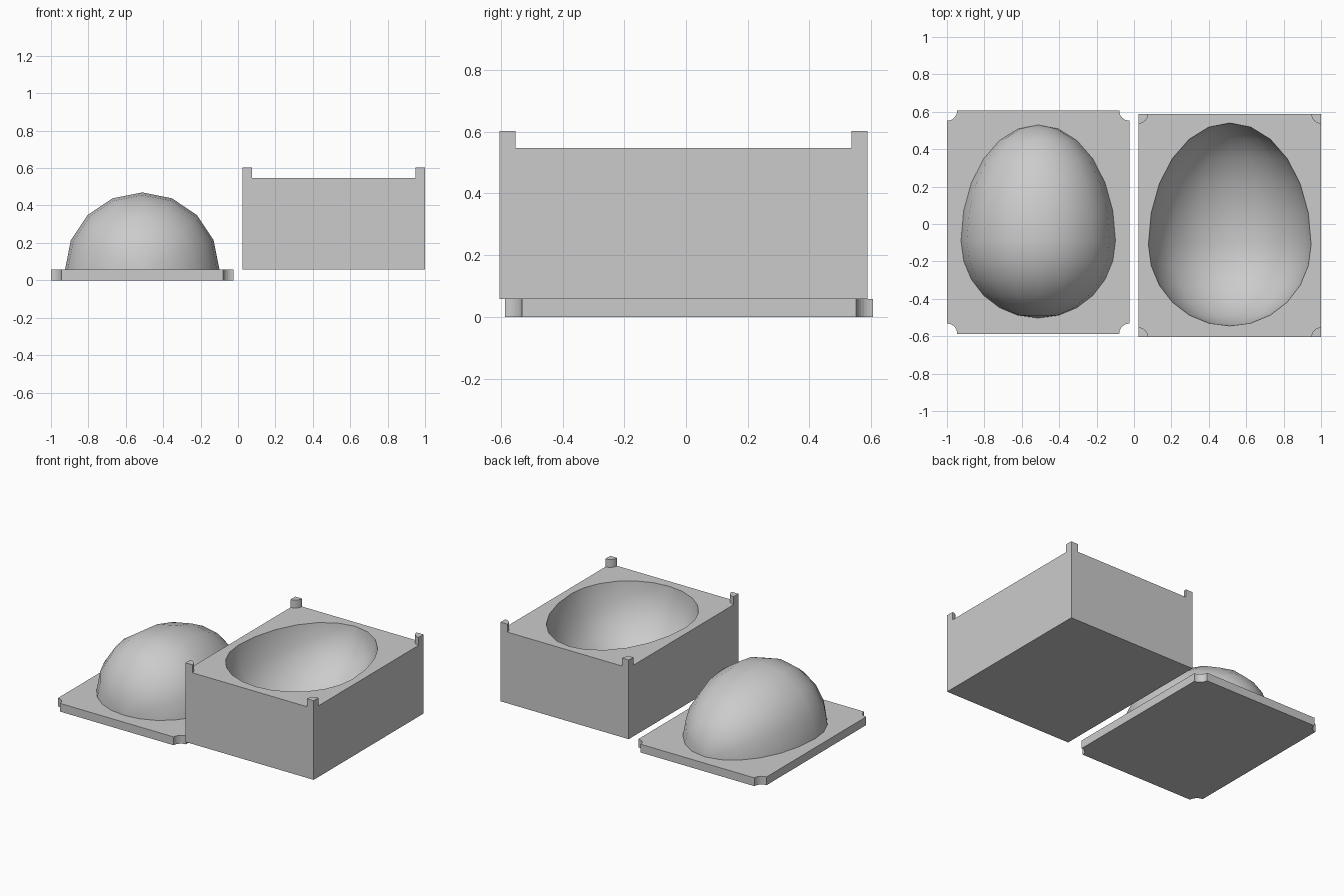
import bpy, bmesh, math
from mathutils import Vector

if "Cube" in bpy.data.objects:
    bpy.data.objects.remove(bpy.data.objects["Cube"])

grey = bpy.data.materials.new("plain grey")
grey.use_nodes = True
grey.diffuse_color = (0.6, 0.6, 0.6, 1)
grey.node_tree.nodes["Principled BSDF"].inputs["Base Color"].default_value = (0.6, 0.6, 0.6, 1)

HALF_X, HALF_Y = 0.488, 0.597
CORNERS = [(1, 1), (-1, 1), (-1, -1), (1, -1)]


def finish(bm, name):
    bmesh.ops.recalc_face_normals(bm, faces=bm.faces)
    mesh = bpy.data.meshes.new(name)
    bm.to_mesh(mesh)
    bm.free()
    mesh.materials.append(grey)
    obj = bpy.data.objects.new(name, mesh)
    bpy.context.collection.objects.link(obj)


def arc(cx, cy, radius, start, steps=8):
    """Quarter circle running anticlockwise from the start angle."""
    angles = [start + math.pi / 2 * i / steps for i in range(steps + 1)]
    return [(cx + radius * math.cos(a), cy + radius * math.sin(a)) for a in angles]


def half_egg(bm, centre, radius, back_length, side):
    """Half of a lengthwise egg; side 1 keeps the dome, -1 the bowl."""
    verts = bmesh.ops.create_uvsphere(bm, u_segments=16, v_segments=12, radius=radius)["verts"]
    for v in verts:
        x, y, z = v.co
        v.co = (x, z * (back_length / radius if z > 0 else 1), -y)
    bmesh.ops.delete(bm, geom=[v for v in verts if v.co.z * side < -1e-4], context='VERTS')
    bmesh.ops.translate(bm, verts=bm.verts, vec=centre)
    for f in bm.faces:
        f.smooth = True


def mould(name, outline, bottom, top, egg):
    """Slab with a half egg joined into its top face."""
    bm = bmesh.new()
    half_egg(bm, *egg)
    rim = [e for e in bm.edges if e.is_boundary]
    verts = [bm.verts.new((x, y, top)) for x, y in outline]
    border = [bm.edges.new((verts[i - 1], verts[i])) for i in range(len(verts))]
    # Top surface around the egg
    bmesh.ops.triangle_fill(bm, edges=rim + border, use_beauty=True)
    # Side walls and underside
    new = bmesh.ops.extrude_edge_only(bm, edges=border)["geom"]
    low = [g for g in new if isinstance(g, bmesh.types.BMVert)]
    bmesh.ops.translate(bm, verts=low, vec=Vector((0, 0, bottom - top)))
    bmesh.ops.contextual_create(bm, geom=[g for g in new if isinstance(g, bmesh.types.BMEdge)])
    finish(bm, name)


# Lid plate with scooped corners and a raised egg dome
px, py = -0.512, 0.01
notched = []
for i, (sx, sy) in enumerate(CORNERS):
    scoop = arc(px + sx * HALF_X, py + sy * HALF_Y, 0.055, math.pi + i * math.pi / 2)
    notched += scoop[::-1]
mould("lid_with_dome", notched, 0, 0.057, (Vector((px, -0.09, 0.057)), 0.413, 0.62, 1))

# Block with an egg-shaped bowl
bx, by = 0.512, -0.008
square = [(bx + sx * HALF_X, by + sy * HALF_Y) for sx, sy in CORNERS]
mould("block_with_bowl", square, 0.057, 0.547, (Vector((bx, -0.11, 0.547)), 0.435, 0.65, -1))

# Quarter-round locating pegs on the block corners
names = ["back_left", "back_right", "front_right", "front_left"]
for i, (cx, cy) in enumerate(square):
    bm = bmesh.new()
    points = [(cx, cy)] + arc(cx, cy, 0.052, math.pi + i * math.pi / 2)
    base = bm.faces.new([bm.verts.new((x, y, 0.547)) for x, y in points])
    new = bmesh.ops.extrude_face_region(bm, geom=[base], use_keep_orig=True)["geom"]
    bmesh.ops.translate(bm, verts=[g for g in new if isinstance(g, bmesh.types.BMVert)],
                        vec=(0, 0, 0.055))
    finish(bm, names[i] + "_peg")
